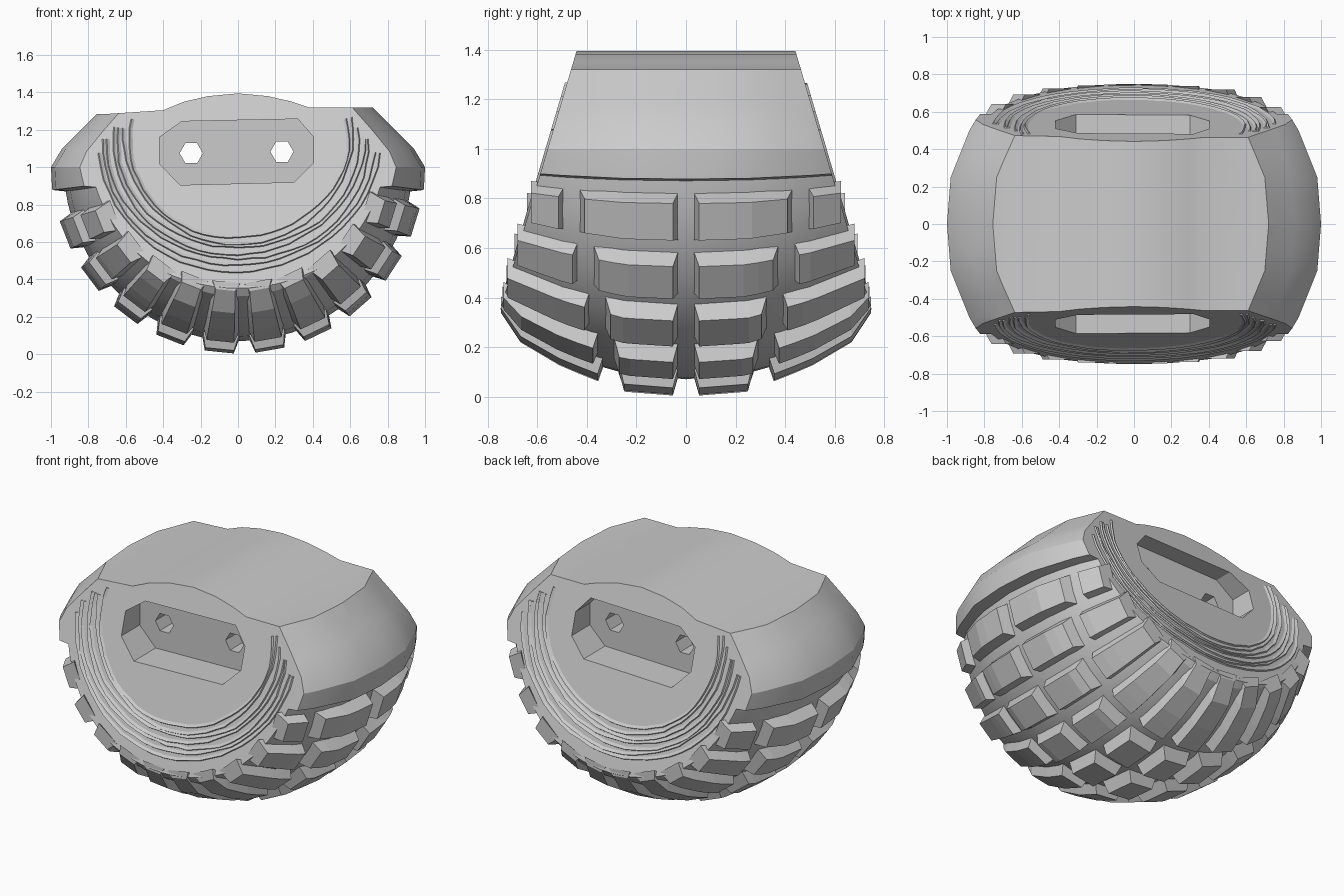
import bpy, bmesh, math, random

random.seed(4)
if "Cube" in bpy.data.objects:
    bpy.data.objects.remove(bpy.data.objects["Cube"])

grey = bpy.data.materials.new("plain_grey")
grey.use_nodes = True
grey.diffuse_color = (0.6, 0.6, 0.6, 1)
grey.node_tree.nodes["Principled BSDF"].inputs["Base Color"].default_value = (0.6, 0.6, 0.6, 1)

OUTER = [(0, 1), (.25, .98), (.5, .88), (.72, .75), (.75, .65), (.8, .5)]
FLOOR = [(0, .93), (.3, .9), (.5, .82), (.72, .69), (.75, .645), (.8, .48)]


def radius(table, y):
    y = abs(y)
    for (a, ra), (b, rb) in zip(table, table[1:]):
        if y <= b:
            return ra + (rb - ra) * (y - a) / (b - a)
    return table[-1][1]


def side_y(z):
    """Half width of the slanted side faces at a height."""
    return .44 + (1.4 - z) * .295


def polar(r, deg, y):
    t = math.radians(deg)
    return (r * math.sin(t), y, 1 - r * math.cos(t))


def finish(name, bm):
    bmesh.ops.recalc_face_normals(bm, faces=bm.faces)
    me = bpy.data.meshes.new(name)
    bm.to_mesh(me)
    bm.free()
    ob = bpy.data.objects.new(name, me)
    bpy.context.collection.objects.link(ob)
    me.materials.append(grey)
    return ob


def loft(bm, rings, closed=False):
    """Join closed cross-sections, capping the ends unless the path closes."""
    vs = [[bm.verts.new(p) for p in ring] for ring in rings]
    n = len(vs[0])
    for a, b in zip(vs, vs[1:]):
        for i in range(n):
            j = (i + 1) % n
            bm.faces.new((a[i], a[j], b[j], b[i]))
    bm.faces.new(vs[0])
    bm.faces.new(vs[-1][::-1])


def prism(name, outline, front, back):
    """Outline in x and z, with front and back depth given by functions of z."""
    bm = bmesh.new()
    loft(bm, [[(x, f(z), z) for x, z in outline] for f in (front, back)])
    return finish(name, bm)


def cut(ob, cutter, operation):
    mod = ob.modifiers.new("cut", "BOOLEAN")
    mod.operation, mod.object, mod.solver = operation, cutter, "EXACT"
    bpy.context.view_layer.objects.active = ob
    bpy.ops.object.modifier_apply(modifier=mod.name)
    bpy.data.objects.remove(cutter)


# Barrel body: tread floor below, full-radius shoulders with chamfers above
def body_radius(deg, y):
    if abs(deg) <= 82:
        return radius(FLOOR, y)
    phi = math.radians(max(0, abs(deg) - 90))
    return radius(OUTER, y) * min(1, 1.04 / (math.cos(phi) + math.sin(phi)))


angles = sorted(list(range(-180, 180, 6)) + [-83, -82, 82, 83])
half = [.12, .25, .38, .5, .61, .72, .75, .8]
stations = [-y for y in reversed(half)] + [0] + half
bm = bmesh.new()
loft(bm, [[polar(body_radius(a, y), a, y) for a in angles] for y in stations])
body = finish("body", bm)

# Trim to the slanted sides and the humped top
top = [(-1.2, -.2), (1.2, -.2), (1.2, 1.32), (.38, 1.32), (.29, 1.35), (.16, 1.38), (0, 1.395),
       (-.16, 1.38), (-.29, 1.35), (-.4, 1.305), (-.7, 1.285), (-1.2, 1.285)]
cut(body, prism("trim", top, lambda z: -side_y(z), side_y), "INTERSECT")

# Recessed pockets on both sides and two through holes
pocket = [(-.42, 1.02), (-.31, .905), (.3, .92), (.405, 1.025), (.405, 1.16),
          (.32, 1.258), (-.3, 1.245), (-.42, 1.16)]
for s in (-1, 1):
    cut(body, prism("pocket", pocket, lambda z: s * .37, lambda z: s * .9), "DIFFERENCE")
for cx, cz in ((-.25, 1.075), (.235, 1.083)):
    hexagon = [(cx + .062 * math.cos(k * math.pi / 3), cz + .062 * math.sin(k * math.pi / 3))
               for k in range(6)]
    cut(body, prism("hole", hexagon, lambda z: -.9, lambda z: .9), "DIFFERENCE")

bpy.ops.object.select_all(action="DESELECT")
body.select_set(True)
bpy.context.view_layer.objects.active = body
bpy.ops.object.shade_smooth_by_angle(angle=math.radians(24))


# Tread lugs: tapered blocks in four columns
def lug(bm, deg, y0, y1, sign, open_end):
    """Block between two distances from the middle, narrower on top than below."""
    inset = .028
    rings = []
    for k in range(6):
        f = k / 5
        yb = y0 + (y1 - y0) * f
        t1 = y1 if open_end else y1 - inset
        yt = y0 + inset + (t1 - y0 - inset) * f
        hi = radius(OUTER, yt)
        lo = radius(FLOOR, yb) - .03
        rings.append([polar(lo, deg - 6.8, sign * yb), polar(hi, deg - 4.5, sign * yt),
                      polar(hi, deg + 4.5, sign * yt), polar(lo, deg + 6.8, sign * yb)])
    loft(bm, rings)


bm = bmesh.new()
for k in range(-4, 6):
    deg = -5.8 + 15.7 * k
    c = math.cos(math.radians(deg))
    split = .3 + .23 * (1 - c)
    end = .7
    for _ in range(30):
        end = .5 * end + .5 * side_y(1 - radius(OUTER, end) * c)
    for sign in (-1, 1):
        lug(bm, deg, .025, split - .025, sign, False)
        lug(bm, deg, split + .025, end - .003, sign, True)
finish("tread_lugs", bm)

# Shallow wavy ridges around the flat of each side
bm = bmesh.new()
for sign in (-1, 1):
    for i in range(7):
        s = i / 6
        run = []
        phase = random.uniform(0, 6)
        for d in range(-24, 205, 6):
            t = math.radians(d)
            wave = .008 * math.sin(3 * t + phase) + random.uniform(-.004, .004)
            ring = []
            for dr, lift in ((-.014, -.004), (.006, .009), (.014, -.004)):
                a = .58 + .17 * s + wave + dr
                b = .52 + .18 * s + wave + dr
                x, z = a * math.cos(t), 1.15 - b * math.sin(t)
                ring.append((x, sign * (side_y(z) + lift), z))
            if z < 1.275 and abs(x) + z < 1.885:
                run.append(ring)
        loft(bm, run)
finish("side_ridges", bm)
